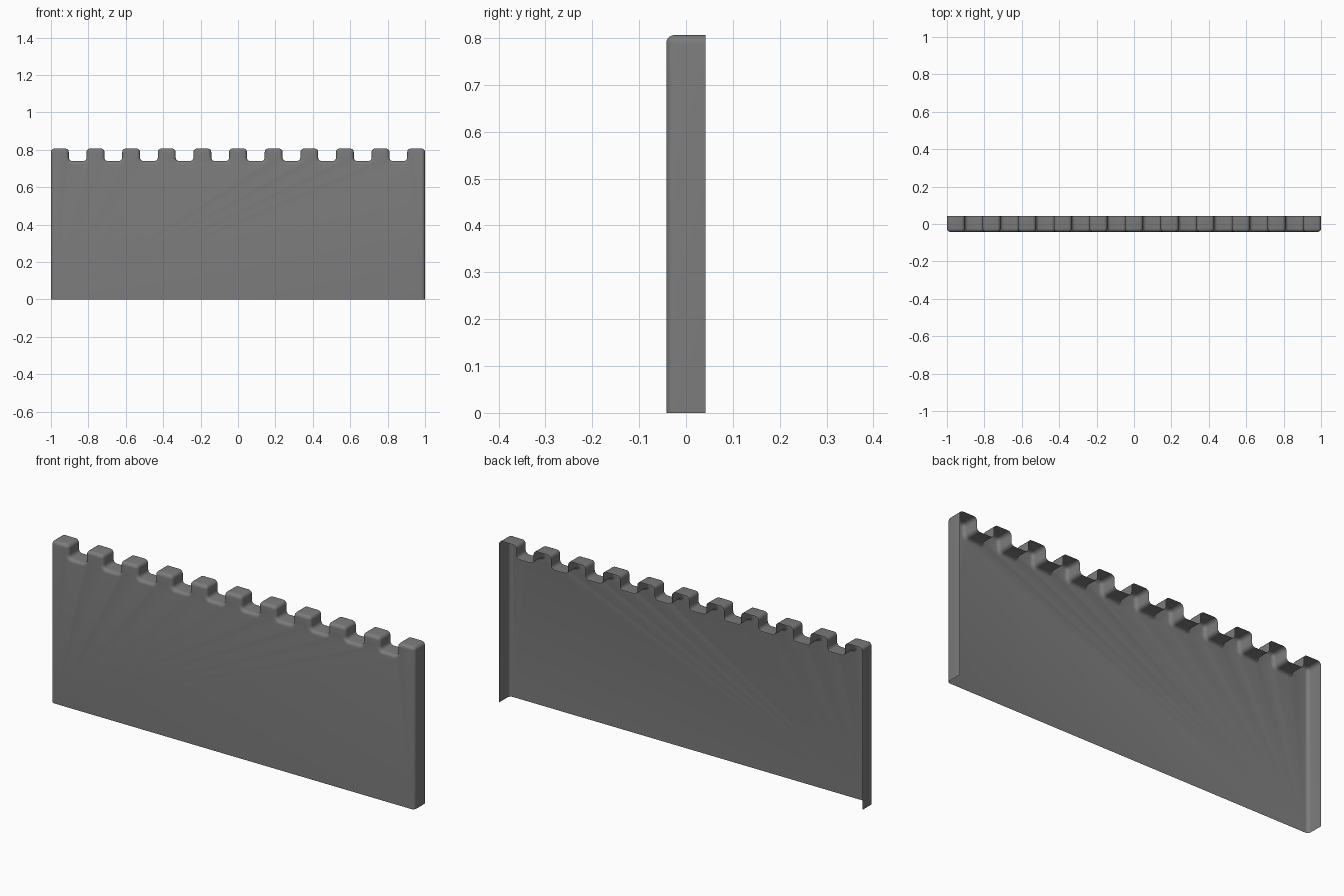
import bpy, bmesh, math
from mathutils import Vector

if "Cube" in bpy.data.objects:
    bpy.data.objects.remove(bpy.data.objects["Cube"])

UNIT = 2 / 21            # width of one merlon or gap (11 merlons, 10 gaps)
TOP, LOW = 0.806, 0.74   # merlon top and gap floor
HALF = 0.042             # half thickness
CORNER, BEVEL, STEPS = 0.018, 0.017, 5

# Battlement outline, running from bottom left over the top to bottom right
path = [Vector((-1, 0))]
for i in range(11):
    x = -1 + 2 * i * UNIT
    if i:
        path.append(Vector((x, LOW)))
    path += [Vector((x, TOP)), Vector((x + UNIT, TOP))]
    if i < 10:
        path.append(Vector((x + UNIT, LOW)))
path.append(Vector((1, 0)))


def normal(a, b):
    d = (b - a).normalized()
    return Vector((-d.y, d.x))


# Round every corner, keeping the outward normal beside each point
outline = [(path[0], normal(path[0], path[1]))]
for a, b, c in zip(path, path[1:], path[2:]):
    n1, n2 = normal(a, b), normal(b, c)
    sign = 1 if (b - a).dot(n2) > 0 else -1      # convex or concave corner
    centre = b - sign * CORNER * (n1 + n2)
    for k in range(STEPS + 1):
        t = math.pi / 2 * k / STEPS
        n = n1 * math.cos(t) + n2 * math.sin(t)
        outline.append((centre + sign * CORNER * n, n))
outline.append((path[-1], normal(path[-2], path[-1])))

# Rings from the open back edge to the rounded front edge
rings = [(HALF, 0)]
for k in range(STEPS + 1):
    t = math.pi / 2 * k / STEPS
    rings.append((-HALF + BEVEL * (1 - math.sin(t)), BEVEL * (1 - math.cos(t))))

bm = bmesh.new()
loops = []
for y, inset in rings:
    loop = []
    for p, n in outline:
        q = p - n * inset
        loop.append(bm.verts.new((q.x, y, q.y)))
    loops.append(loop)
for back, front in zip(loops, loops[1:]):
    for i in range(len(back) - 1):
        bm.faces.new((front[i], front[i + 1], back[i + 1], back[i]))
bm.faces.new(list(reversed(loops[-1])))          # front panel

mesh = bpy.data.meshes.new("battlement_wall")
bm.to_mesh(mesh)
bm.free()
wall = bpy.data.objects.new("battlement_wall", mesh)
bpy.context.collection.objects.link(wall)

grey = bpy.data.materials.new("stone grey")
grey.diffuse_color = (0.2, 0.2, 0.2, 1)
grey.use_nodes = True
grey.node_tree.nodes["Principled BSDF"].inputs["Base Color"].default_value = grey.diffuse_color
mesh.materials.append(grey)

bpy.context.view_layer.objects.active = wall
wall.select_set(True)
bpy.ops.object.shade_smooth_by_angle(angle=math.radians(35))
